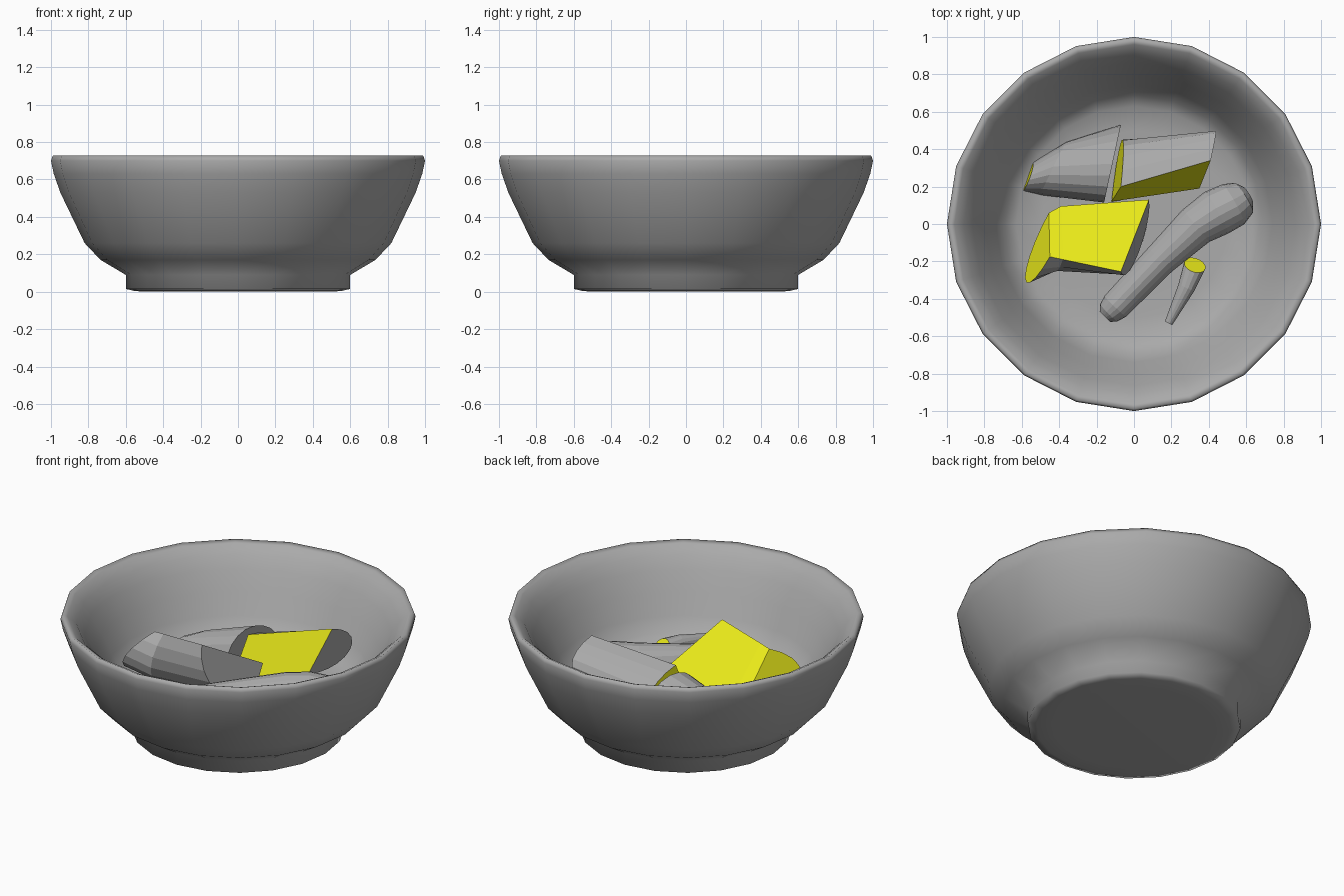
import bpy, math
from math import sin, cos, pi
from mathutils import Vector

if "Cube" in bpy.data.objects:
    bpy.data.objects.remove(bpy.data.objects["Cube"])

yellow = bpy.data.materials.new("yellow_cut")
yellow.diffuse_color = (0.80, 0.80, 0.01, 1)
yellow.use_nodes = True
yellow.node_tree.nodes["Principled BSDF"].inputs["Base Color"].default_value = yellow.diffuse_color
grey = bpy.data.materials.new("grey_skin")
grey.diffuse_color = (0.4, 0.4, 0.4, 1)
grey.use_nodes = True
grey.node_tree.nodes["Principled BSDF"].inputs["Base Color"].default_value = grey.diffuse_color


def make(name, verts, faces, cut_faces=(), smooth=None):
    """Mesh object; face indices in cut_faces become yellow."""
    me = bpy.data.meshes.new(name)
    me.from_pydata([tuple(v) for v in verts], [], faces)
    ob = bpy.data.objects.new(name, me)
    bpy.context.collection.objects.link(ob)
    me.materials.append(grey)
    me.materials.append(yellow)
    for i in cut_faces:
        me.polygons[i].material_index = 1
    bpy.ops.object.select_all(action='DESELECT')
    ob.select_set(True)
    bpy.context.view_layer.objects.active = ob
    bpy.ops.object.mode_set(mode='EDIT')
    bpy.ops.mesh.select_all(action='SELECT')
    bpy.ops.mesh.normals_make_consistent(inside=False)
    bpy.ops.object.mode_set(mode='OBJECT')
    if smooth:
        bpy.ops.object.shade_smooth_by_angle(angle=math.radians(smooth))
    return ob


def loft(rings):
    """Quads between equal closed rings; the last two faces are the end caps."""
    n = len(rings[0])
    verts = [v for r in rings for v in r]
    faces = [(k * n + i, k * n + (i + 1) % n, (k + 1) * n + (i + 1) % n, (k + 1) * n + i)
             for k in range(len(rings) - 1) for i in range(n)]
    faces += [tuple(range(n)), tuple(range(len(verts) - n, len(verts)))]
    return verts, faces


# Bowl: lathed profile from the underside, over the rolled rim, to the inner floor
profile = [(0.45, 0.0), (0.55, 0.003), (0.60, 0.015), (0.60, 0.09), (0.735, 0.17), (0.82, 0.26),
           (0.95, 0.53), (0.985, 0.63), (1.0, 0.70), (0.99, 0.728), (0.96, 0.715),
           (0.91, 0.67), (0.865, 0.60), (0.80, 0.49), (0.74, 0.37), (0.69, 0.29),
           (0.63, 0.25), (0.50, 0.235), (0.25, 0.23)]
N = 20
rings = [[(r * cos(2 * pi * i / N), r * sin(2 * pi * i / N), z) for i in range(N)] for r, z in profile]
make("bowl", *loft(rings), smooth=120)


# Half-round chunks: each end is two corners of the flat cut plus a bulge vector
def chunk(name, *ends, segs=10):
    def ring(a, b, c):
        a, b, c = Vector(a), Vector(b), Vector(c)
        m = (a + b) / 2
        return [m + (a - m) * cos(pi * i / segs) + c * sin(pi * i / segs) for i in range(segs + 1)]
    n, spans = segs + 1, len(ends) - 1
    verts, faces = loft([ring(*e) for e in ends])
    flats = [k * n + segs for k in range(spans)]
    make(name, verts, faces, cut_faces=flats + [n * spans])  # flat side and left end


chunk("front_chunk",
      ((-0.45, -0.175, 0.56), (-0.455, 0.06, 0.35), (-0.13, -0.23, -0.10)),
      ((-0.38, -0.19, 0.57), (-0.39, 0.095, 0.355), (-0.05, -0.15, -0.19)),
      ((-0.07, -0.255, 0.61), (0.08, 0.13, 0.39), (0.02, -0.09, -0.22)))
chunk("left_chunk",
      ((-0.60, 0.17, 0.20), (-0.545, 0.33, 0.20), (0.02, 0.01, 0.14)),
      ((-0.50, 0.155, 0.23), (-0.36, 0.44, 0.21), (0.0, 0.01, 0.17)),
      ((-0.16, 0.115, 0.32), (-0.07, 0.53, 0.27), (0.0, 0.0, 0.20)))
chunk("back_chunk",
      ((-0.07, 0.20, 0.50), (-0.12, 0.12, 0.25), (0.03, 0.29, -0.04)),
      ((0.41, 0.34, 0.61), (0.35, 0.19, 0.37), (0.05, 0.22, -0.06)))


# Round roots: rings along a bent path of (x, y, z, radius)
def root(name, path, sides=16, cut_start=False):
    pts = [Vector(p[:3]) for p in path]
    rings = []
    for k, p in enumerate(pts):
        d = (pts[min(k + 1, len(pts) - 1)] - pts[max(k - 1, 0)]).normalized()
        if cut_start and k == 0:
            d = (d + Vector((0, 0, -0.8))).normalized()  # slanted cut facing up
        u = d.cross(Vector((0, 0, 1))).normalized()
        v = u.cross(d)
        rings.append([p + path[k][3] * (u * cos(2 * pi * i / sides) + v * sin(2 * pi * i / sides))
                      for i in range(sides)])
    verts, faces = loft(rings)
    make(name, verts, faces, cut_faces=(len(faces) - 2,) if cut_start else ())


root("long_root", [(0.61, 0.155, 0.295, 0.05), (0.585, 0.14, 0.30, 0.095), (0.53, 0.105, 0.31, 0.122),
                   (0.44, 0.06, 0.32, 0.128), (0.33, -0.01, 0.33, 0.112), (0.14, -0.19, 0.33, 0.09),
                   (-0.10, -0.44, 0.315, 0.08), (-0.135, -0.475, 0.31, 0.065),
                   (-0.155, -0.495, 0.31, 0.04)], sides=18)
root("small_root", [(0.325, -0.22, 0.34, 0.06), (0.28, -0.34, 0.34, 0.046), (0.185, -0.53, 0.33, 0.022)],
     sides=14, cut_start=True)
